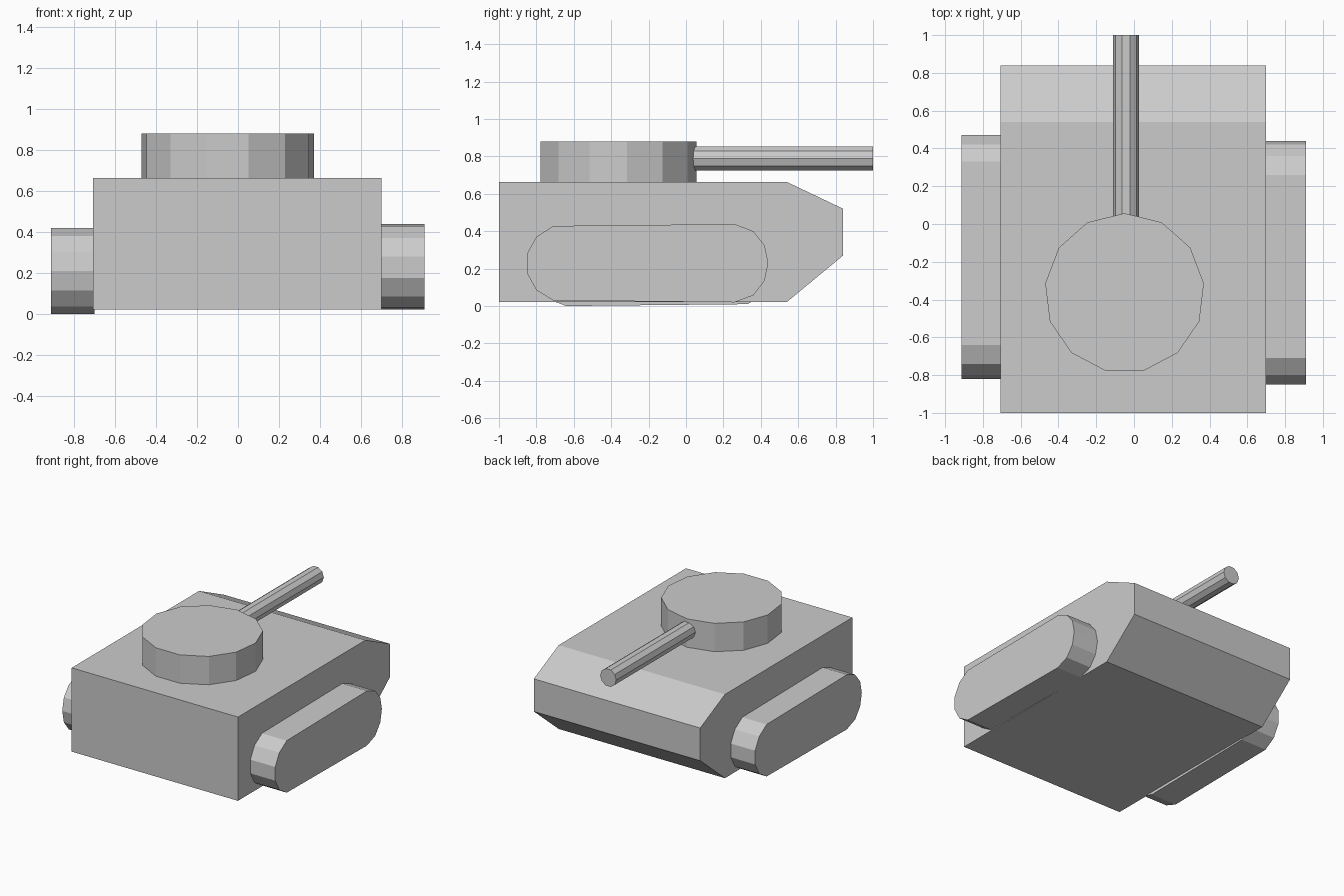
import bpy, bmesh
from math import pi
from mathutils import Matrix

if "Cube" in bpy.data.objects:
    bpy.data.objects.remove(bpy.data.objects["Cube"])


def add_object(name, bm):
    bmesh.ops.recalc_face_normals(bm, faces=bm.faces)
    mesh = bpy.data.meshes.new(name)
    bm.to_mesh(mesh)
    bm.free()
    obj = bpy.data.objects.new(name, mesh)
    bpy.context.collection.objects.link(obj)
    return obj


def side_profile(name, points, x0, x1):
    """Extrude a (y, z) outline across x."""
    bm = bmesh.new()
    face = bm.faces.new([bm.verts.new((x0, y, z)) for y, z in points])
    new = bmesh.ops.extrude_face_region(bm, geom=[face])["geom"]
    bmesh.ops.translate(bm, vec=(x1 - x0, 0, 0),
                        verts=[v for v in new if isinstance(v, bmesh.types.BMVert)])
    return add_object(name, bm)


def cylinder(name, sides, radius, depth, matrix):
    bm = bmesh.new()
    bmesh.ops.create_cone(bm, cap_ends=True, segments=sides, radius1=radius,
                          radius2=radius, depth=depth, matrix=matrix)
    return add_object(name, bm)


# Hull with sloped nose plates
side_profile("hull", [(-1, 0.022), (0.54, 0.022), (0.84, 0.27), (0.84, 0.52),
                      (0.54, 0.663), (-1, 0.663)], -0.708, 0.70)

# Tracks: the left one is the right one turned half way round
track = [(-0.71, 0.03), (0.26, 0.02), (0.36, 0.057), (0.42, 0.135), (0.44, 0.23),
         (0.42, 0.325), (0.36, 0.40), (0.26, 0.438), (-0.71, 0.428),
         (-0.80, 0.37), (-0.85, 0.28), (-0.85, 0.175), (-0.80, 0.085)]
side_profile("right_track", track, 0.697, 0.91)
side_profile("left_track", [(-0.38 - y, z - 0.02 + 0.004) for y, z in track],
             -0.914, -0.70).location.z = -0.004

# Turret, 13-sided with one corner facing the gun
turret_center = (-0.05, -0.366, 0.77)
cylinder("turret", 13, 0.423, 0.22,
         Matrix.Translation(turret_center) @ Matrix.Rotation(pi / 2, 4, 'Z')
         @ Matrix.Rotation(0, 4, 'Z'))
turret = bpy.data.objects["turret"]
# Turn the turret so its furthest corner lies on +y
far = max(turret.data.vertices, key=lambda v: v.co.y).co
center = Matrix.Translation(turret_center)
offset = (far - center.translation).to_2d().angle_signed(
    (center.to_3x3() @ Matrix.Identity(3).col[1]).to_2d())
turret.data.transform(center @ Matrix.Rotation(-offset, 4, 'Z') @ center.inverted())

# Gun barrel, 10-sided with corners on +-x
start, end = -0.05, 1.0
barrel = cylinder("gun_barrel", 10, 0.068, end - start,
                  Matrix.Translation((-0.042, (start + end) / 2, 0.788))
                  @ Matrix.Rotation(pi / 2, 4, 'X') @ Matrix.Rotation(pi / 2, 4, 'Z'))
